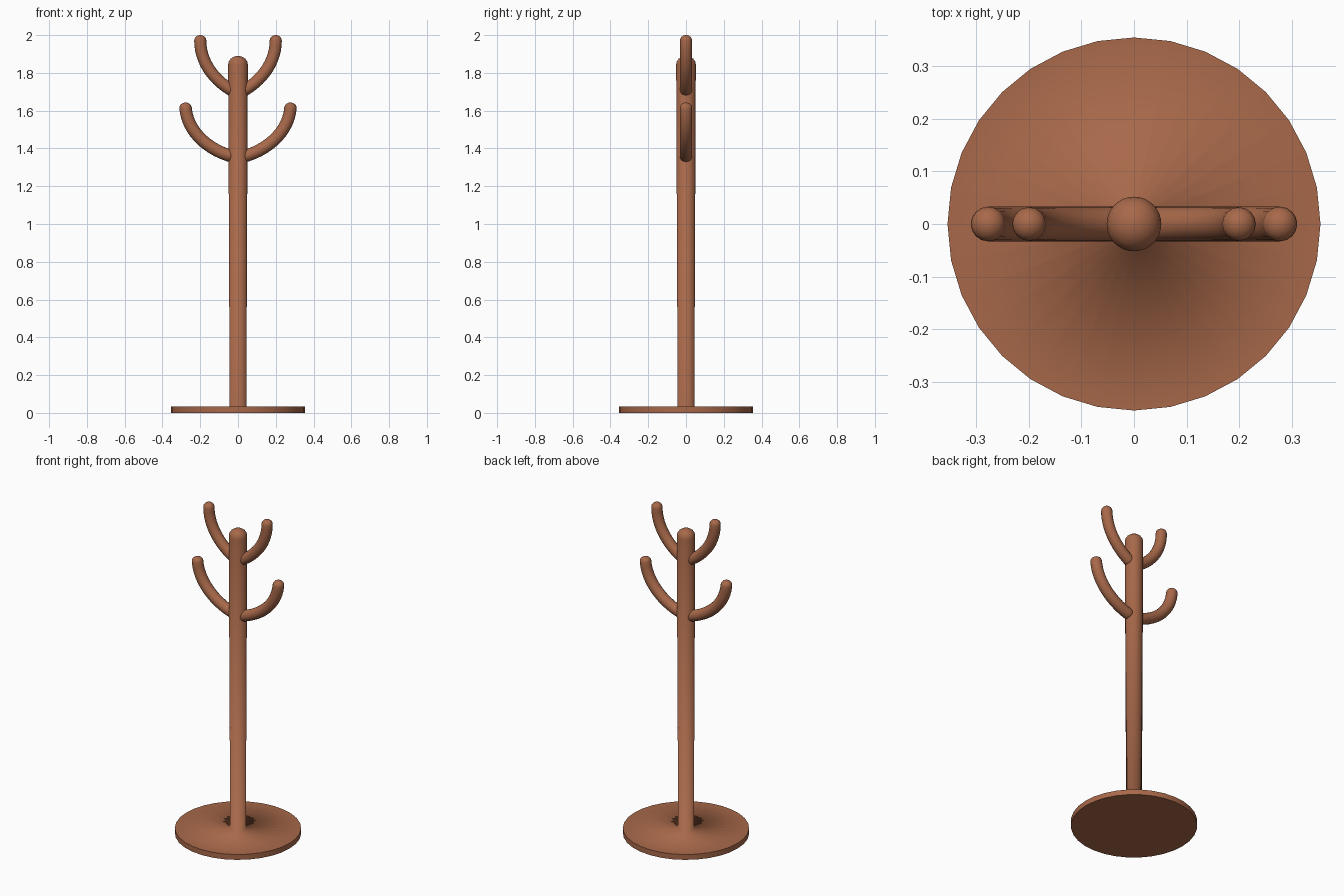
import bpy, bmesh, math
from mathutils import Vector
from mathutils.geometry import interpolate_bezier

old = bpy.data.objects.get("Cube")
if old:
    bpy.data.objects.remove(old, do_unlink=True)

COLOR = (0.39, 0.14, 0.068, 1)
wood = bpy.data.materials.new("warm brown wood")
wood.use_nodes = True
wood.diffuse_color = COLOR
bsdf = wood.node_tree.nodes["Principled BSDF"]
bsdf.inputs["Base Color"].default_value = COLOR
bsdf.inputs["Roughness"].default_value = 0.7


def finish(bm, name, sharp=None):
    bmesh.ops.recalc_face_normals(bm, faces=bm.faces)
    for f in bm.faces:
        f.smooth = True
    if sharp:
        for e in bm.edges:
            e.smooth = not sharp(e)
    mesh = bpy.data.meshes.new(name)
    bm.to_mesh(mesh)
    bm.free()
    mesh.materials.append(wood)
    obj = bpy.data.objects.new(name, mesh)
    bpy.context.collection.objects.link(obj)
    return obj


def skin(bm, rings):
    """Bridge equal rings of points and cap both ends."""
    loops = [[bm.verts.new(p) for p in ring] for ring in rings]
    n = len(loops[0])
    for a, b in zip(loops, loops[1:]):
        for i in range(n):
            j = (i + 1) % n
            bm.faces.new((a[i], a[j], b[j], b[i]))
    bm.faces.new(loops[0])
    bm.faces.new(loops[-1])


def ring(center, u, v, radius, n):
    angles = [2 * math.pi * i / n for i in range(n)]
    return [center + (u * math.cos(a) + v * math.sin(a)) * radius for a in angles]


DOME = [math.radians(a) for a in (20, 40, 60, 75, 87)]

# Round foot and tapered post with a domed top, turned as one piece
FOOT_R, POST_R, POST_TOP = 0.355, 0.052, 1.845
profile = [(FOOT_R, 0), (FOOT_R, 0.033), (0.044, 0.033), (POST_R, POST_TOP)]
profile += [(POST_R * math.cos(a), POST_TOP + 0.045 * math.sin(a)) for a in DOME]
X, Y, Z = Vector((1, 0, 0)), Vector((0, 1, 0)), Vector((0, 0, 1))
bm = bmesh.new()
skin(bm, [ring(Z * z, X, Y, r, 32) for r, z in profile])
finish(bm, "post_and_foot",
       lambda e: all(v.co.xy.length > FOOT_R - 0.01 for v in e.verts)
       and abs(e.verts[0].co.z - e.verts[1].co.z) < 0.01)


# Curved pegs with rounded tips
def peg(name, side, controls, radius):
    path = interpolate_bezier(*[Vector((side * x, 0, z)) for x, z in controls], 14)
    rings = []
    for i, p in enumerate(path):
        tangent = (path[min(i + 1, len(path) - 1)] - path[max(i - 1, 0)]).normalized()
        normal = tangent.cross(Y)
        rings.append(ring(p, normal, Y, radius, 16))
    for a in DOME:
        rings.append(ring(path[-1] + tangent * 0.028 * math.sin(a),
                          normal, Y, radius * math.cos(a), 16))
    bm = bmesh.new()
    skin(bm, rings)
    finish(bm, name)


UPPER = [(0.02, 1.70), (0.13, 1.76), (0.2, 1.86), (0.2, 1.972)]
LOWER = [(0.02, 1.355), (0.16, 1.39), (0.267, 1.49), (0.278, 1.615)]
for label, side in (("left", 1), ("right", -1)):
    peg("upper_peg_" + label, side, UPPER, 0.032)
    peg("lower_peg_" + label, side, LOWER, 0.033)
